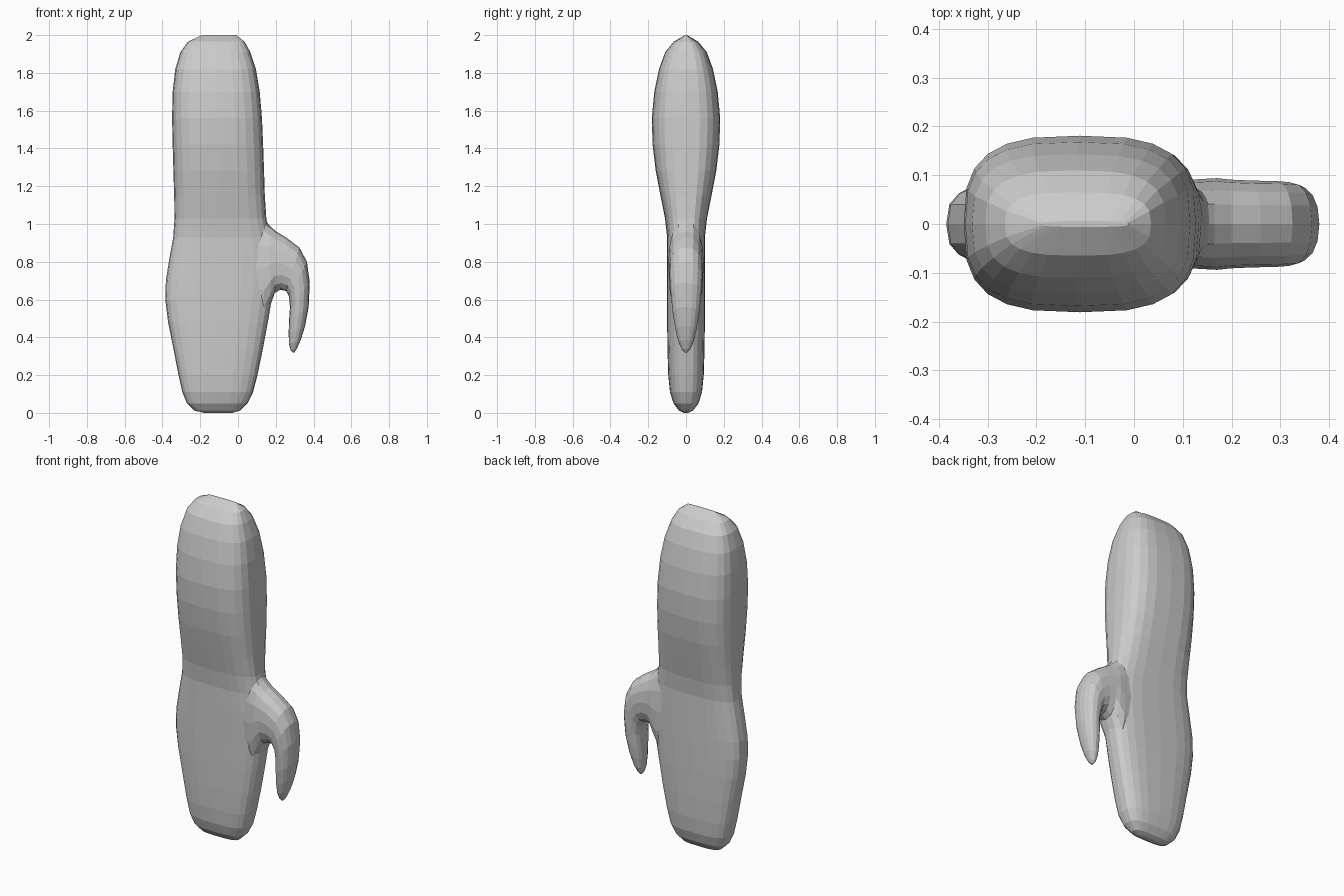
import bpy
import bmesh
import math
from mathutils import Vector

if "Cube" in bpy.data.objects:
    bpy.data.objects.remove(bpy.data.objects["Cube"])

grey = bpy.data.materials.new("plain grey")
grey.use_nodes = True
colour = (0.6, 0.6, 0.6, 1)
grey.diffuse_color = colour
grey.node_tree.nodes["Principled BSDF"].inputs["Base Color"].default_value = colour


def loft(name, sections, sides, power):
    """Skin rounded sections, each given by two (x, z) edge points and a half depth."""
    bm = bmesh.new()
    rings = []
    for a, b, depth in sections:
        a, b = Vector((a[0], 0, a[1])), Vector((b[0], 0, b[1]))
        ring = []
        for i in range(sides):
            t = math.tau * i / sides
            c, s = math.cos(t), math.sin(t)
            u = math.copysign(abs(c) ** (2 / power), c)
            v = math.copysign(abs(s) ** (2 / power), s)
            p = (a + b) / 2 + (b - a) / 2 * u
            p.y = depth * v
            ring.append(bm.verts.new(p))
        rings.append(ring)
    for low, high in zip(rings, rings[1:]):
        for i in range(sides):
            j = (i + 1) % sides
            bm.faces.new((low[i], low[j], high[j], high[i]))
    bm.faces.new(rings[0][::-1])
    bm.faces.new(rings[-1])
    bmesh.ops.recalc_face_normals(bm, faces=bm.faces)
    mesh = bpy.data.meshes.new(name)
    bm.to_mesh(mesh)
    bm.free()
    mesh.materials.append(grey)
    obj = bpy.data.objects.new(name, mesh)
    bpy.context.collection.objects.link(obj)
    return obj


# Trunk: height, left edge, right edge, half depth
trunk = [
    (0, -.18, -.03, .012), (.012, -.23, .01, .037), (.05, -.27, .05, .066),
    (.11, -.295, .08, .085), (.2, -.315, .103, .094), (.33, -.34, .13, .098),
    (.48, -.37, .158, .1), (.6, -.385, .178, .1), (.7, -.382, .19, .1),
    (.82, -.363, .19, .1), (.93, -.343, .17, .1), (1.03, -.336, .15, .111),
    (1.15, -.338, .142, .135), (1.28, -.342, .138, .16), (1.42, -.346, .133, .177),
    (1.56, -.349, .127, .181), (1.7, -.346, .115, .168), (1.82, -.332, .095, .143),
    (1.91, -.305, .065, .11), (1.965, -.265, .035, .065), (2, -.19, -.01, .006),
]
body = loft("body", [((l, z), (r, z), d) for z, l, r, d in trunk], 24, 3)

# Side arm: outer edge point, inner edge point, half depth
arm_path = [
    ((.04, 1.03), (.04, .55), .085), ((.13, 1.04), (.14, .49), .092),
    ((.165, .995), (.175, .58), .094), ((.2, .962), (.195, .635), .091),
    ((.26, .925), (.225, .652), .089), ((.325, .875), (.255, .645), .088),
    ((.365, .8), (.27, .615), .086), ((.38, .69), (.275, .56), .08),
    ((.374, .56), (.27, .49), .07), ((.355, .46), (.268, .42), .056),
    ((.332, .385), (.27, .365), .04), ((.311, .338), (.278, .333), .022),
    ((.298, .32), (.288, .32), .007),
]
arm = loft("arm", arm_path, 16, 2.3)

# Fuse the arm into the trunk as one skin
union = body.modifiers.new("fuse arm", "BOOLEAN")
union.operation = "UNION"
union.solver = "EXACT"
union.object = arm
bpy.context.view_layer.objects.active = body
bpy.ops.object.modifier_apply(modifier=union.name)
bpy.data.objects.remove(arm)
